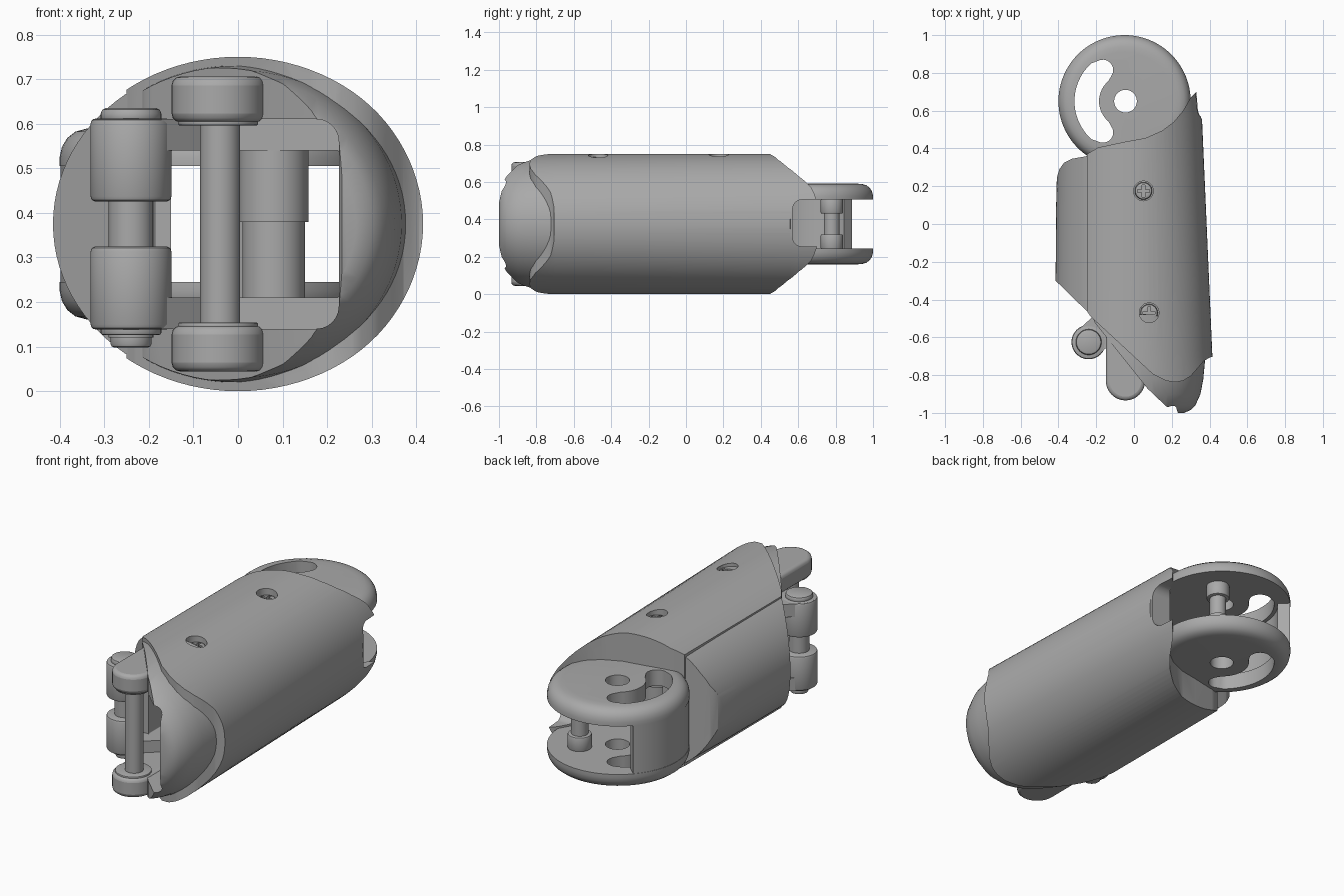
import bpy, bmesh
from math import sin, cos, pi, radians

if "Cube" in bpy.data.objects:
    bpy.data.objects.remove(bpy.data.objects["Cube"], do_unlink=True)

MID = 0.375  # height of the symmetry plane
grey = bpy.data.materials.new("matte grey")
grey.use_nodes = True
GREY = (0.4, 0.4, 0.4, 1)
grey.diffuse_color = GREY
grey.node_tree.nodes["Principled BSDF"].inputs["Base Color"].default_value = GREY


def skin(name, rings, flip=False):
    """Bridge equal rings of points and cap both ends."""
    bm = bmesh.new()
    loops = [[bm.verts.new((x, y, 2 * MID - z if flip else z)) for x, y, z in r] for r in rings]
    n = len(loops[0])
    for a, b in zip(loops, loops[1:]):
        for i in range(n):
            j = (i + 1) % n
            bm.faces.new((a[i], a[j], b[j], b[i]))
    bm.faces.new(loops[0])
    bm.faces.new(loops[-1])
    bmesh.ops.recalc_face_normals(bm, faces=bm.faces)
    me = bpy.data.meshes.new(name)
    bm.to_mesh(me)
    bm.free()
    ob = bpy.data.objects.new(name, me)
    bpy.context.collection.objects.link(ob)
    me.materials.append(grey)
    return ob


def arc(x, y, r, a0, a1, n):
    return [(x + r * cos(radians(a0 + (a1 - a0) * i / n)),
             y + r * sin(radians(a0 + (a1 - a0) * i / n))) for i in range(n + 1)]


def prism(name, pts, z0, z1, flip=False):
    return skin(name, [[(x, y, z) for x, y in pts] for z in (z0, z1)], flip)


def lathe(name, x, y, profile, flip=False, n=48):
    return skin(name, [[(px, py, z) for px, py in arc(x, y, r, 0, 360, n)[:-1]]
                       for r, z in profile], flip)


def drum(name, x, y, r, z0, z1, b=0.012, flip=False):
    """Cylinder with softened rims."""
    return lathe(name, x, y, [(r - b, z0), (r - b * .3, z0 + b * .3), (r, z0 + b),
                              (r, z1 - b), (r - b * .3, z1 - b * .3), (r - b, z1)], flip)


def tube(name, rings, n=96):
    """Oval loft along y; rings are (y, left radius, right radius, height radius)."""
    out = []
    for y, rl, rr, rz in rings:
        ring = []
        for i in range(n):
            c, s = cos(2 * pi * i / n), sin(2 * pi * i / n)
            ring.append(((rr if c > 0 else rl) * c, y, MID + rz * s))
        out.append(ring)
    return skin(name, out)


def channel(x0, x1, y0, y1, z0, z1, r):
    """Rounded rectangular cutter running along y."""
    pts = (arc(x1 - r, z1 - r, r, 0, 90, 6) + arc(x0 + r, z1 - r, r, 90, 180, 6)
           + arc(x0 + r, z0 + r, r, 180, 270, 6) + arc(x1 - r, z0 + r, r, 270, 360, 6))
    return skin("cutter", [[(x, y, z) for x, z in pts] for y in (y0, y1)])


def boolean(ob, cutter, op="DIFFERENCE"):
    cutter.hide_render = True
    m = ob.modifiers.new("cut", "BOOLEAN")
    m.object, m.operation, m.solver = cutter, op, "EXACT"
    bpy.context.view_layer.objects.active = ob
    bpy.ops.object.modifier_apply(modifier=m.name)
    bpy.data.objects.remove(cutter, do_unlink=True)


def capsule(x0, y0, x1, y1, r, ang):
    """Plan outline of a round-ended arm; ang is the direction of travel."""
    return arc(x0, y0, r, ang + 90, ang + 270, 20) + arc(x1, y1, r, ang - 90, ang + 90, 20)


# Main shell and side panel: oval tubes trimmed to their plan outlines
shell_plan = [(-.25, .37), (-.19, .405), (-.05, .435), (.06, .455), (.15, .495), (.21, .54),
              (.26, .6), (.3, .67), (.33, .7), (.355, .56), (.45, .5), (.45, -.705), (.405, -.705),
              (.37, -.725), (.34, -.76), (.3, -.805), (.26, -.83), (.22, -.838), (.17, -.83),
              (.1, -.795), (-.23, -.49), (-.25, -.46)]
shell = tube("main_shell", [(-.95, .42, .425, MID), (-.7, .42, .415, MID), (.56, .42, .36, MID),
                            (.75, .42, .345, MID)])
boolean(shell, prism("cutter", shell_plan, -.2, 1), "INTERSECT")

panel_plan = [(-.246, .36), (-.33, .345), (-.37, .325), (-.395, .29), (-.41, .24),
              (-.43, -.29), (-.41, -.305), (-.246, -.465), (-.1, -.4), (-.1, .3)]
panel = tube("side_panel", [(-.7, .418, .4, .366), (.1, .412, .4, .366), (.6, .4, .4, .36)])
boolean(panel, prism("cutter", panel_plan, -.2, 1), "INTERSECT")

# Rounded fingertip cover beneath the shell
tip_plan = [(-.22, -.48), (-.21, -.52), (.03, -.82), (.07, -.87), (.17, -.965), (.2, -.985),
            (.22, -.965), (.24, -1.02), (.5, -1.02), (.5, -.6), (.1, -.48)]
tip = tube("tip_cover", [(-.4, .39, .39, .362), (-.7, .38, .378, .355), (-.82, .37, .367, .345),
                         (-.9, .35, .352, .328), (-.96, .32, .325, .295),
                         (-.985, .29, .3, .27), (-1, .25, .265, .235)])
boolean(tip, prism("cutter", tip_plan, -.2, 1), "INTERSECT")

# Through channel, wide front mouth and rear fork gap
for ob in (shell, panel, tip):
    boolean(ob, channel(-.15, .226, -1.3, 1.2, .21, .54, .004))
for ob in (shell, tip):
    boolean(ob, channel(-.7, .226, -1.3, -.55, .14, .61, .05))
gap = prism("cutter", [(x, z) for x, z in arc(.62, .305, .05, 270, 180, 6)
                       + arc(.62, .455, .05, 180, 90, 6) + [(1.2, .505), (1.2, .255)]], -.6, .6)
for v in gap.data.vertices:  # turn the plan so that it cuts along x
    y, z, x = v.co
    v.co = (x, y, z)
boolean(shell, gap)

# Two countersunk screws with cross slots, and their bosses inside
for i, (x, y) in enumerate([(.05, .175), (.08, -.47)]):
    boolean(shell, lathe("cutter", x, y, [(.052, .695), (.052, .9)]))
    screw = drum(f"screw_{i}", x, y, .046, .66, .722)
    for w, d in ((.032, .007), (.007, .032)):
        plus = [(x - w, y - d), (x + w, y - d), (x + w, y + d), (x - w, y + d)]
        boolean(screw, prism("cutter", plus, .7, .8))
    lathe(f"boss_upper_{i}", x, y, [(.078, .38), (.078, .55)])
    lathe(f"boss_lower_{i}", x, y, [(.07, .2), (.07, .38)])

# Rear fork: two domed discs with arc slots, pivot collars and a joining web
PX, PY = -.045, .65
slot_plan = arc(PX, PY, .27, 132, 228, 24) + arc(PX - .12, PY - .165, .055, 240, 380, 8) \
    + arc(PX, PY, .14, 230, 130, 16) + arc(PX - .12, PY + .165, .055, -20, 120, 8)
dome = [(.35, .505), (.35, .525), (.345, .548), (.333, .568), (.315, .582), (.29, .589), (.26, .591)]
collar = [(.092, .51), (.092, .6), (.084, .609), (.066, .609), (.058, .6), (.054, .51)]
for flip, side in ((False, "upper"), (True, "lower")):
    disc = lathe(f"fork_disc_{side}", PX - .005, PY, dome, flip, 96)
    boolean(disc, prism("cutter", slot_plan, -.2, 1))
    boolean(disc, lathe("cutter", PX, PY, [(.06, -.2), (.06, 1)]))
    ring = lathe(f"pivot_collar_{side}", PX, PY, collar, flip)
    boolean(ring, lathe("cutter", PX, PY, [(.05, -.2), (.05, 1)]))
    # Stop pin foot between the discs
    drum(f"stop_pin_foot_{side}", .09, .78, .06, .43, .51, .008, flip)
lathe("stop_pin", .09, .78, [(.042, .25), (.042, .5)])
prism("fork_web", arc(PX - .005, PY, .348, 137, 235, 30) + arc(PX - .005, PY, .285, 235, 137, 30),
      .24, .51)

# Front knuckles, mirrored above and below the middle plane
AX, AY, BX, BY = -.24, -.625, -.045, -.83
for flip, side in ((False, "upper"), (True, "lower")):
    drum(f"side_knuckle_{side}", AX, AY, .091, .425, .612, .012, flip)
    prism(f"side_arm_{side}", capsule(AX, AY, .12, -.3, .085, 42), .54, .61, flip)
    ear = prism(f"tip_ear_{side}", capsule(BX, BY, BX, -.5, .104, 90), .603, .706, flip)
    bev = ear.modifiers.new("soft_rim", "BEVEL")
    bev.width, bev.segments, bev.limit_method = .02, 3, "ANGLE"
    drum(f"tip_washer_{side}", BX, BY, .09, .596, .61, .004, flip)
lathe("side_pin", AX, AY, [(.05, .12), (.05, .62)])
drum("side_pin_head", AX, AY, .068, .6, .635)
drum("side_pin_collar", AX, AY, .068, .126, .15, .005)
drum("side_pin_end", AX, AY, .046, .098, .14, .008)
lathe("tip_pin", BX + .005, BY, [(.045, .13), (.045, .62)])

# Smooth shading with crisp edges
bpy.ops.object.select_all(action="DESELECT")
for ob in bpy.context.scene.objects:
    if ob.type == "MESH" and grey.name in ob.data.materials:
        ob.select_set(True)
        bpy.context.view_layer.objects.active = ob
bpy.ops.object.shade_smooth_by_angle(angle=radians(32))
